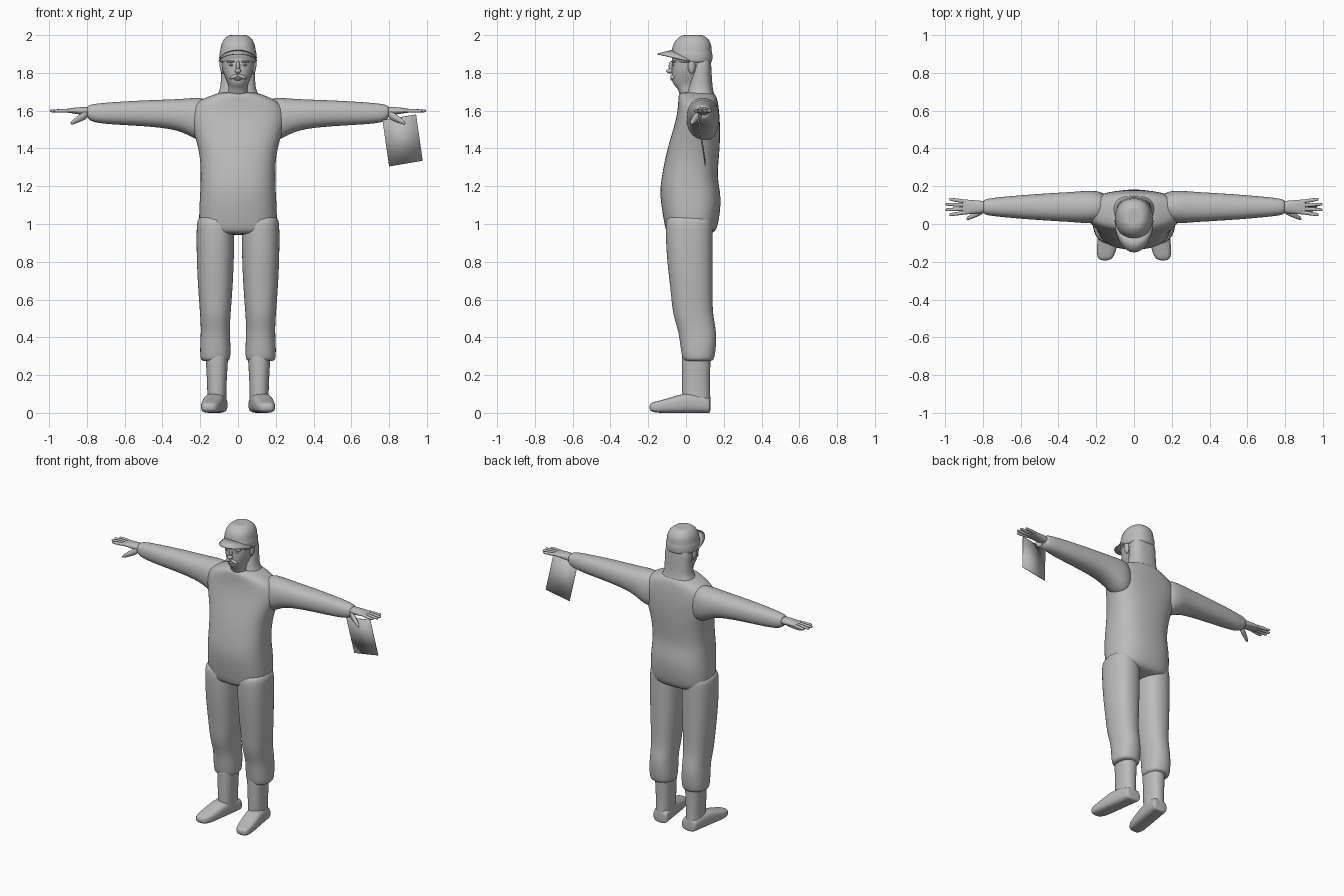
import bpy, bmesh
from math import cos, sin, pi, tau, copysign
from mathutils import Matrix, Vector

default_cube = bpy.data.objects.get("Cube")
if default_cube:
    bpy.data.objects.remove(default_cube, do_unlink=True)

SHADE = (.5, .5, .5, 1)
grey = bpy.data.materials.new("plain_grey")
grey.use_nodes = True
grey.diffuse_color = SHADE
grey.node_tree.nodes["Principled BSDF"].inputs["Base Color"].default_value = SHADE


def finish(name, bm, mirror=False, subdivide=0, thickness=0):
    """Turn a bmesh into a smooth grey object with its modifiers."""
    bmesh.ops.recalc_face_normals(bm, faces=bm.faces)
    for face in bm.faces:
        face.smooth = True
    mesh = bpy.data.meshes.new(name)
    bm.to_mesh(mesh)
    bm.free()
    mesh.materials.append(grey)
    obj = bpy.data.objects.new(name, mesh)
    bpy.context.collection.objects.link(obj)
    if mirror:
        obj.modifiers.new("Mirror", "MIRROR").use_mirror_merge = False
    if subdivide:
        smooth = obj.modifiers.new("Smooth", "SUBSURF")
        smooth.levels = smooth.render_levels = subdivide
    if thickness:
        solid = obj.modifiers.new("Thickness", "SOLIDIFY")
        solid.thickness, solid.offset = thickness, 0


def loft(name, axis, rings, centre=0, drift=0, mirror=False, sides=16, power=2.3):
    """Skin rounded rings (position, half width, low, high) along an axis.

    The width is taken about a centre line, which drifts as the position grows.
    """
    bm = bmesh.new()
    grow = 3 / (2 + cos(tau / sides))  # makes up for shrinkage in subdivision
    loops = []
    for position, half, low, high in rings:
        loop = []
        for i in range(sides):
            c, s = cos(tau * i / sides), sin(tau * i / sides)
            c = copysign(abs(c) ** (2 / power), c)
            s = copysign(abs(s) ** (2 / power), s)
            across = centre + drift * position + grow * half * c
            along = (low + high) / 2 + grow * s * (high - low) / 2
            point = {"x": (position, across, along),
                     "y": (across, position, along),
                     "z": (across, along, position)}[axis]
            loop.append(bm.verts.new(point))
        loops.append(loop)
    for lower, upper in zip(loops, loops[1:]):
        for i in range(sides):
            bm.faces.new((lower[i - 1], lower[i], upper[i], upper[i - 1]))
    bm.faces.new(loops[0])
    bm.faces.new(loops[-1])
    finish(name, bm, mirror, subdivide=2)


def blob(name, location, size, tilt=0, mirror=False):
    """Ellipsoid for small facial features, tilted in the front plane."""
    bm = bmesh.new()
    matrix = (Matrix.Translation(location) @ Matrix.Rotation(tilt, 4, "Y")
              @ Matrix.Diagonal(Vector(size).to_4d()))
    bmesh.ops.create_uvsphere(bm, u_segments=12, v_segments=8, radius=1, matrix=matrix)
    finish(name, bm, mirror)


# Jacket from hem to collar
loft("jacket", "z", [
    (.94, .18, -.1, .14),
    (.98, .21, -.11, .17),
    (1.15, .2, -.14, .19),
    (1.24, .195, -.13, .16),
    (1.4, .2, -.1, .18),
    (1.55, .26, -.05, .18),
    (1.64, .24, -.04, .17),
    (1.68, .14, -.04, .16),
    (1.7, .09, -.03, .14),
], sides=20, power=2.5)

# Sleeves, wide at the armpit and gathered at the wrist
loft("sleeve", "x", [
    (.13, .07, 1.43, 1.66),
    (.22, .09, 1.44, 1.67),
    (.3, .08, 1.5, 1.66),
    (.5, .07, 1.52, 1.655),
    (.74, .05, 1.53, 1.64),
    (.79, .04, 1.55, 1.63),
    (.8, .03, 1.57, 1.62),
], centre=.09, mirror=True)

# Hands with fanned fingers and a dropped thumb
loft("palm", "x", [
    (.76, .03, 1.57, 1.62),
    (.84, .035, 1.58, 1.62),
    (.9, .04, 1.59, 1.61),
    (.91, .04, 1.59, 1.61),
], centre=.09, mirror=True)
for number in range(4):
    offset = number - 1.5
    tip = 1 - offset ** 2 / 100
    loft(f"finger_{number + 1}", "x", [
        (.87, .01, 1.59, 1.61),
        (.93, .01, 1.59, 1.61),
        (tip - .01, .008, 1.59, 1.605),
        (tip, .006, 1.595, 1.605),
    ], centre=.09 - .07 * offset, drift=offset / 10, mirror=True, sides=8)
loft("thumb", "x", [
    (.79, .02, 1.56, 1.61),
    (.84, .015, 1.54, 1.58),
    (.89, .01, 1.52, 1.54),
], centre=.47, drift=-.5, mirror=True, sides=8)

# Trouser legs with full cuffs
loft("trouser_leg", "z", [
    (.27, .07, -.01, .14),
    (.29, .08, -.02, .15),
    (.36, .08, -.03, .16),
    (.44, .075, -.04, .16),
    (.52, .08, -.07, .14),
    (.65, .09, -.08, .14),
    (.8, .098, -.1, .14),
    (1, .1, -.11, .14),
    (1.05, .09, -.1, .14),
], centre=.12, mirror=True)

# Boots: upright shaft and turned-out foot
loft("boot_shaft", "z", [
    (.01, .05, 0, .13),
    (.05, .05, -.02, .13),
    (.15, .05, -.02, .125),
    (.3, .06, -.02, .13),
    (.34, .06, -.02, .13),
], centre=.112, mirror=True)
loft("boot_foot", "y", [
    (.13, .05, 0, .07),
    (.12, .053, 0, .09),
    (0, .057, 0, .11),
    (-.08, .055, 0, .08),
    (-.16, .05, 0, .06),
    (-.195, .03, .01, .05),
], centre=.125, drift=-.15, mirror=True, power=3)

# Head with jaw, and broad neck
loft("head", "z", [
    (1.66, .06, -.03, .1),
    (1.72, .05, -.04, .1),
    (1.74, .05, -.075, .1),
    (1.8, .08, -.075, .12),
    (1.86, .088, -.075, .13),
    (1.92, .085, -.07, .12),
])
loft("neck", "z", [
    (1.64, .14, 0, .17),
    (1.68, .11, 0, .15),
    (1.72, .09, .01, .14),
    (1.8, .09, .03, .135),
    (1.92, .085, .03, .13),
], power=2.5)

# Face
blob("nose_tip", (0, -.085, 1.81), (.017, .02, .013))
blob("nose_bridge", (0, -.075, 1.835), (.01, .017, .03))
blob("moustache", (.02, -.07, 1.78), (.027, .014, .01), tilt=.4, mirror=True)
blob("lower_lip", (0, -.07, 1.765), (.02, .012, .006))
blob("brow", (.035, -.06, 1.86), (.028, .018, .007), mirror=True)
blob("eye", (.034, -.06, 1.842), (.014, .014, .006), mirror=True)
blob("ear", (.085, .03, 1.835), (.012, .02, .04), tilt=.1, mirror=True)

# Cap with a raised band
loft("cap", "z", [
    (1.85, .09, -.06, .13),
    (1.86, .1, -.07, .14),
    (1.905, .099, -.08, .14),
    (1.91, .094, -.075, .135),
    (1.95, .09, -.07, .135),
    (1.98, .075, -.05, .12),
    (2, .05, -.02, .09),
    (2, .03, 0, .07),
], sides=20, power=2.2)

# Arched cap peak
bm = bmesh.new()
STEPS = 16
rows = []
for i in range(STEPS + 1):
    c, s = cos(pi * i / STEPS), sin(pi * i / STEPS)
    rows.append((bm.verts.new((.095 * c, .02 - .09 * s, 1.865 + .055 * s)),
                 bm.verts.new((.1 * c, .02 - .17 * s, 1.86 + .04 * s))))
for near, far in zip(rows, rows[1:]):
    bm.faces.new((near[0], near[1], far[1], far[0]))
finish("cap_peak", bm, thickness=.006)

# Flat card hanging from the left hand
bm = bmesh.new()
corner, edge, drop = Vector((.765, .065, 1.55)), Vector((.178, 0, .03)), Vector((.035, .037, -.245))
bm.faces.new([bm.verts.new(p) for p in (corner, corner + drop, corner + edge + drop, corner + edge)])
finish("card", bm, thickness=.004)
